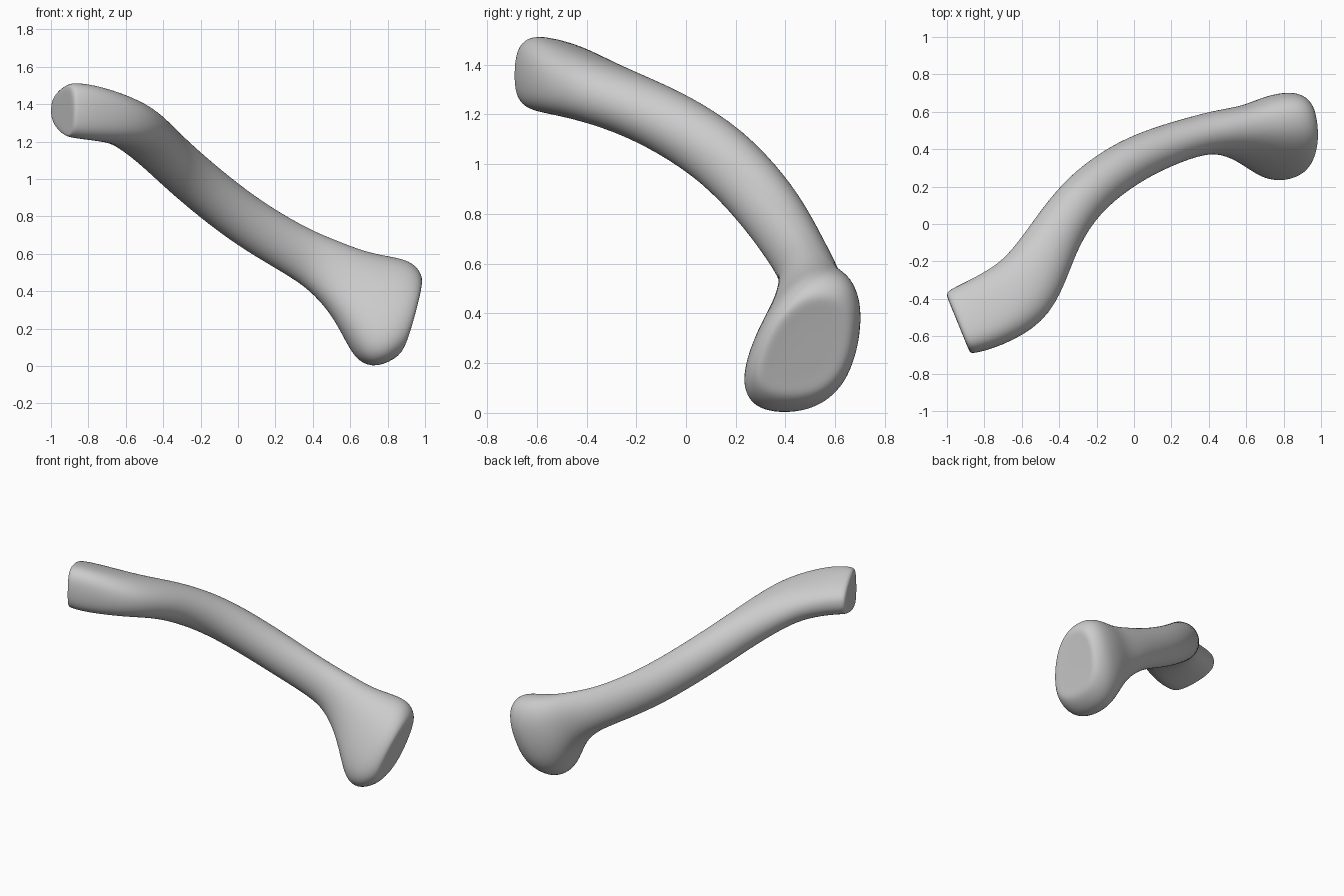
import bpy, bmesh, math
from mathutils import Vector

cube = bpy.data.objects.get("Cube")
if cube:
    bpy.data.objects.remove(cube, do_unlink=True)

mat = bpy.data.materials.new("bone grey")
mat.use_nodes = True
colour = (0.6, 0.6, 0.6, 1)
mat.diffuse_color = colour
mat.node_tree.nodes["Principled BSDF"].inputs["Base Color"].default_value = colour

# Cross-sections from the flat end to the flared head:
# centre x, y, z, half width, half height
SECTIONS = [
    (-.942, -.53, 1.37, .17, .122),
    (-.92, -.521, 1.37, .182, .135),
    (-.80, -.48, 1.353, .195, .135),
    (-.61, -.38, 1.305, .203, .127),
    (-.51, -.23, 1.245, .168, .125),
    (-.42, -.055, 1.165, .138, .13),
    (-.28, .15, 1.033, .13, .135),
    (-.07, .31, .858, .125, .135),
    (.115, .40, .728, .115, .135),
    (.32, .47, .61, .105, .135),
    (.455, .495, .54, .115, .15),
    (.59, .49, .445, .14, .19),
    (.69, .485, .355, .185, .26),
    (.77, .48, .295, .21, .307),
    (.85, .48, .26, .215, .295),
    (.925, .485, .262, .18, .22),
]
SIDES = 20
Z = Vector((0, 0, 1))


def power(v, p):
    return math.copysign(abs(v) ** p, v)


def ring(bm, i):
    """One rounded cross-section, square to the bone's path."""
    x, y, z, half_w, half_h = SECTIONS[i]
    a = Vector(SECTIONS[max(i - 1, 0)][:3])
    b = Vector(SECTIONS[min(i + 1, len(SECTIONS) - 1)][:3])
    head = min(max((x - .4) / .25, 0), 1)
    end = min(max((-.5 - x) / .3, 0), 1)
    # The head's sections turn more upright towards its end face
    head_dir = Vector((.89, .13, -.45 + 1.2 * max(x - .8, 0))).normalized()
    forward = (b - a).normalized().lerp(head_dir, head).normalized()
    side = Z.cross(forward).normalized()
    up = forward.cross(side) + side * .23 * head      # head leans to the back
    square = 1 - max(head * .14, end * .26)
    verts = []
    for k in range(SIDES):
        t = 2 * math.pi * k / SIDES
        c, s = power(math.cos(t), square), power(math.sin(t), square)
        height = half_h * s * (1 - .34 * end * c)     # wedge at the flat end
        width = half_w * c * (1 - .14 * head * s)     # head broadens downward
        verts.append(bm.verts.new(Vector((x, y, z)) + side * width * 1.015 + up * height * 1.015))
    return verts


# Shaft and both ends as one loft
bm = bmesh.new()
rings = [ring(bm, i) for i in range(len(SECTIONS))]
for r, q in zip(rings, rings[1:]):
    for k in range(SIDES):
        n = (k + 1) % SIDES
        bm.faces.new((r[k], r[n], q[n], q[k]))

# End faces: flat at the thin end, slightly hollow at the head
for loop, depth in ((rings[0], 0), (rings[-1], -.005)):
    cap = bm.faces.new(loop)
    bmesh.ops.recalc_face_normals(bm, faces=bm.faces)
    bmesh.ops.inset_region(bm, faces=[cap], thickness=.05, depth=depth)
    bmesh.ops.poke(bm, faces=[cap])
bmesh.ops.recalc_face_normals(bm, faces=bm.faces)

mesh = bpy.data.meshes.new("collar_bone")
bm.to_mesh(mesh)
bm.free()
mesh.materials.append(mat)
bone = bpy.data.objects.new("collar_bone", mesh)
bpy.context.collection.objects.link(bone)
for p in mesh.polygons:
    p.use_smooth = True
sub = bone.modifiers.new("smooth", "SUBSURF")
sub.levels = sub.render_levels = 2
